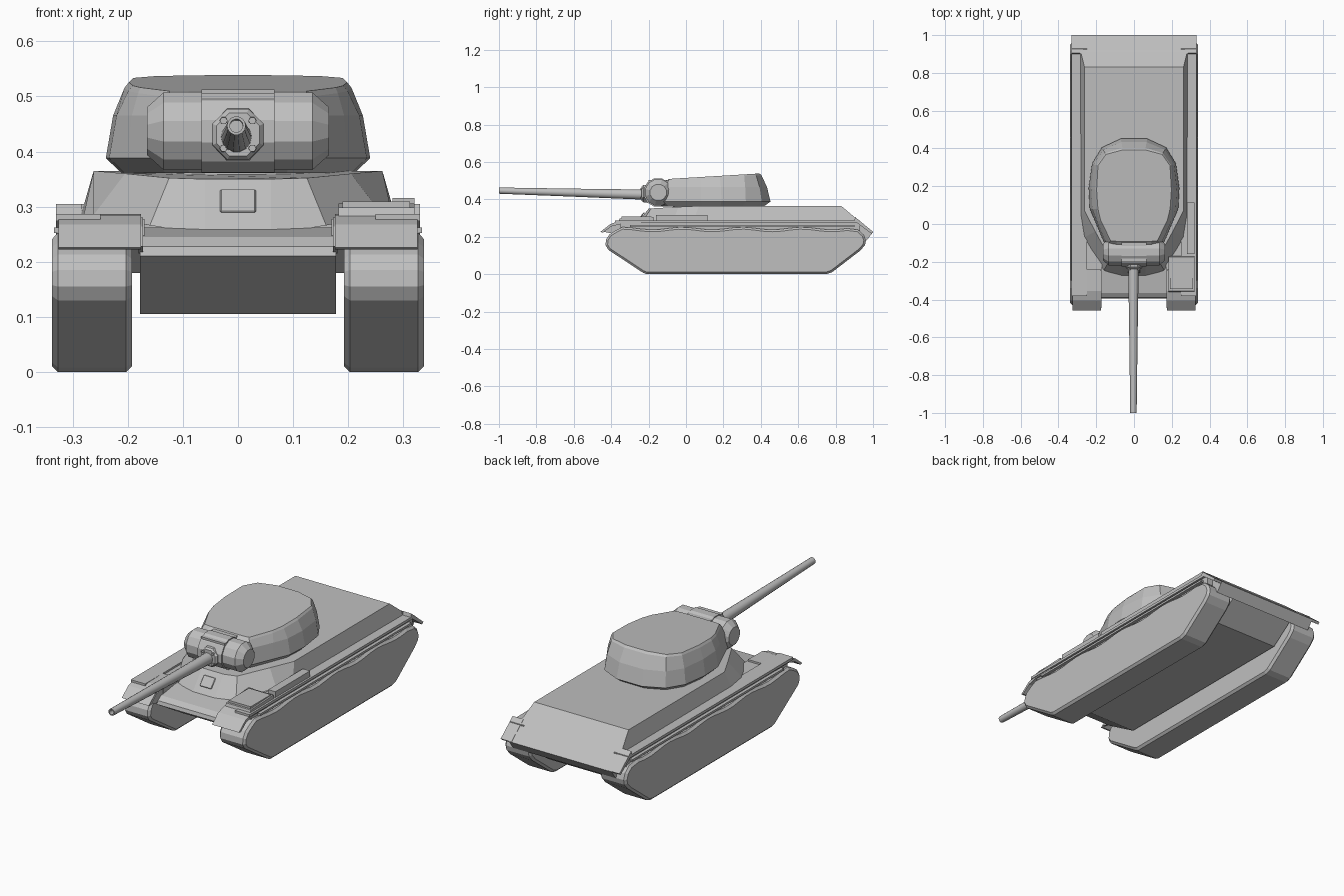
import bpy, bmesh, math

grey = bpy.data.materials.new("armour_grey")
grey.diffuse_color = (0.52, 0.52, 0.52, 1)


def loft(name, rings, bevel=0.0, smooth=None):
    """Skin a list of equally long closed rings and cap both ends."""
    bm = bmesh.new()
    vs = [[bm.verts.new(p) for p in r] for r in rings]
    n = len(rings[0])
    for a, b in zip(vs, vs[1:]):
        for i in range(n):
            j = (i + 1) % n
            bm.faces.new((a[i], a[j], b[j], b[i]))
    bm.faces.new(vs[0][::-1])
    bm.faces.new(vs[-1])
    bmesh.ops.recalc_face_normals(bm, faces=bm.faces)
    me = bpy.data.meshes.new(name)
    bm.to_mesh(me)
    bm.free()
    me.materials.append(grey)
    ob = bpy.data.objects.new(name, me)
    bpy.context.collection.objects.link(ob)
    if bevel:
        m = ob.modifiers.new("bevel", "BEVEL")
        m.width, m.segments, m.limit_method = bevel, 1, "ANGLE"
        m.angle_limit = math.radians(50)
    if smooth:
        bpy.context.view_layer.objects.active = ob
        ob.select_set(True)
        bpy.ops.object.shade_smooth_by_angle(angle=math.radians(smooth))
        ob.select_set(False)
    return ob


def extrude_x(name, prof, x0, x1, bevel=0.0):
    return loft(name, [[(x, y, z) for y, z in prof] for x in (x0, x1)], bevel)


def box(name, x, y, z, bevel=0.0):
    return extrude_x(name, [(y[0], z[0]), (y[1], z[0]), (y[1], z[1]), (y[0], z[1])], *x, bevel)


def lathe_y(name, prof, n=12, cx=0.0, rot=0.0, smooth=None):
    """Rings around a line along y; profile items are (y, radius, centre z)."""
    return loft(name, [[(cx + r * math.cos(rot + math.tau * i / n), y,
                         cz + r * math.sin(rot + math.tau * i / n)) for i in range(n)]
                       for y, r, cz in prof], smooth=smooth)


def mirrored(half):
    return half + [(-x, y, z) for x, y, z in reversed(half)]


# Lower hull tub with sloped nose and tail
extrude_x("lower_hull", [(-0.22, 0.105), (-0.395, 0.21), (-0.39, 0.228), (-0.365, 0.245),
                         (-0.25, 0.262), (0.9, 0.262), (0.97, 0.20), (0.84, 0.105)], -0.178, 0.178)

# Upper hull: tapering front, wide flat deck, sloped tail
low = [(0.285, 0.925), (0.28, 0.04), (0.262, -0.07), (0.16, -0.245), (0.06, -0.28)]
high = [(0.262, 0.83), (0.262, 0.07), (0.205, -0.04), (0.125, -0.185), (0.06, -0.20)]
low_z = [0.285, 0.285, 0.285, 0.266, 0.25]
high_z = [0.365, 0.365, 0.36, 0.352, 0.35]
loft("upper_hull", [mirrored([(x, y, z) for (x, y), z in zip(low, low_z)]),
                    mirrored([(x, y, z) for (x, y), z in zip(high, high_z)])])

# Sloping tail plate
extrude_x("rear_plate", [(0.90, 0.305), (0.925, 0.287), (1.0, 0.225), (0.965, 0.18),
                         (0.90, 0.235)], -0.285, 0.285)

# Running gear, fenders and side sponsons
top = []
for i in range(25):
    y = 0.86 - i * 1.2 / 24
    top.append((y, 0.245 + 0.007 * math.sin((y + 0.1) * math.tau / 0.32)))
track = ([(-0.23, 0.008), (-0.21, 0), (0.75, 0), (0.78, 0.01), (0.93, 0.125), (0.957, 0.155),
          (0.962, 0.18), (0.952, 0.21), (0.92, 0.238)] + top +
         [(-0.375, 0.235), (-0.41, 0.213), (-0.428, 0.185), (-0.43, 0.155), (-0.415, 0.13)])
for s, side in ((1, "right"), (-1, "left")):
    extrude_x(side + "_track", track, s * 0.192, s * 0.338, 0.011)
    box(side + "_sponson", (s * 0.17, s * 0.318), (-0.35, 0.93), (0.232, 0.278))
    box(side + "_fender_strip", (s * 0.25, s * 0.33), (-0.38, 0.93), (0.274, 0.287))
    box(side + "_fender_rib", (s * 0.30, s * 0.334), (-0.30, 0.90), (0.252, 0.262))
    # Bent front mudguard with a closed inner cheek
    extrude_x(side + "_front_mudguard",
              [(-0.24, 0.287), (-0.355, 0.285), (-0.405, 0.268), (-0.458, 0.226),
               (-0.445, 0.222), (-0.40, 0.255), (-0.35, 0.268), (-0.24, 0.268)], s * 0.176, s * 0.326)
    extrude_x(side + "_mudguard_cheek",
              [(-0.25, 0.28), (-0.355, 0.28), (-0.405, 0.264), (-0.445, 0.228), (-0.38, 0.215),
               (-0.25, 0.22)], s * 0.172, s * 0.181)
    # Rear flap continuing the tail plate over the track
    extrude_x(side + "_rear_flap",
              [(0.905, 0.305), (1.0, 0.227), (0.99, 0.218), (0.90, 0.285)], s * 0.27, s * 0.33)

# Stowage on the right fender
extrude_x("stowage_box", [(-0.36, 0.282), (-0.355, 0.298), (-0.175, 0.306), (-0.17, 0.282)],
          0.182, 0.32)
box("stowage_lid", (0.19, 0.312), (-0.345, -0.185), (0.298, 0.309))
box("fender_bar", (0.28, 0.32), (-0.16, 0.115), (0.285, 0.316))

# Driver's hatch plate on the steep front
extrude_x("driver_hatch", [(-0.261, 0.29), (-0.224, 0.333), (-0.22, 0.328), (-0.255, 0.288)],
          -0.033, 0.033, 0.003)

# Turret: cast shell skinned through four outlines
wide = [(0.07, 0.452), (0.17, 0.405), (0.222, 0.32), (0.24, 0.19), (0.234, 0.08), (0.20, 0.0),
        (0.15, -0.12), (0.10, -0.16)]
roof = [(0.06, 0.395), (0.15, 0.37), (0.192, 0.31), (0.20, 0.18), (0.193, 0.08), (0.178, 0.02),
        (0.125, -0.09), (0.09, -0.095)]


def outline(t, zf, k=1.0):
    pts = []
    for (a, b), (c, d) in zip(wide, roof):
        x, y = a + (c - a) * t, b + (d - b) * t
        pts.append((x * k, 0.13 + (y - 0.13) * k, zf(y)))
    return mirrored(pts)


def roof_z(y):
    return 0.515 + 0.06 * y


loft("turret_shell", [outline(0, lambda y: 0.361, 0.88), outline(0, lambda y: 0.388),
                      outline(0.33, lambda y: 0.465), outline(0.85, lambda y: roof_z(y) - 0.01),
                      outline(1.05, roof_z)])
lathe_y("turret_ring", [(0, 0.19, 0), (0.022, 0.19, 0)], 24).rotation_euler[0] = math.pi / 2
bpy.data.objects["turret_ring"].location = (0, 0.12, 0.35)


# Rounded gun mount lying across the turret front
def drum(name, stations, cy, cz, n):
    loft(name, [[(x, cy + r * math.cos(math.tau * (i + 0.5) / n),
                  cz + r * math.sin(math.tau * (i + 0.5) / n)) for i in range(n)]
                for x, r in stations])


drum("gun_mount", [(-0.165, 0.045), (-0.135, 0.073), (0.135, 0.073), (0.165, 0.045)],
     -0.148, 0.437, 12)
drum("mount_cover", [(-0.066, 0.078), (0.066, 0.078)], -0.15, 0.437, 12)
box("mount_top_plate", (-0.066, 0.066), (-0.20, -0.085), (0.45, 0.505))

# Gun collar, bolts and barrel with an open bore
lathe_y("gun_collar", [(-0.20, 0.052, 0.431), (-0.228, 0.05, 0.431), (-0.237, 0.042, 0.431)],
        8, 0, math.pi / 8)
for i, (sx, sz) in enumerate(((1, 1), (1, -1), (-1, 1), (-1, -1))):
    lathe_y(f"collar_bolt_{i}", [(-0.22, 0.008, 0.431 + sz * 0.025),
                                 (-0.243, 0.007, 0.431 + sz * 0.025)], 6, sx * 0.026)
lathe_y("gun_barrel", [(-0.18, 0.029, 0.426), (-0.27, 0.027, 0.427), (-0.60, 0.022, 0.436),
                       (-1.0, 0.017, 0.447), (-1.0, 0.012, 0.447), (-0.93, 0.012, 0.445)],
        14, -0.003, 0, 35)
